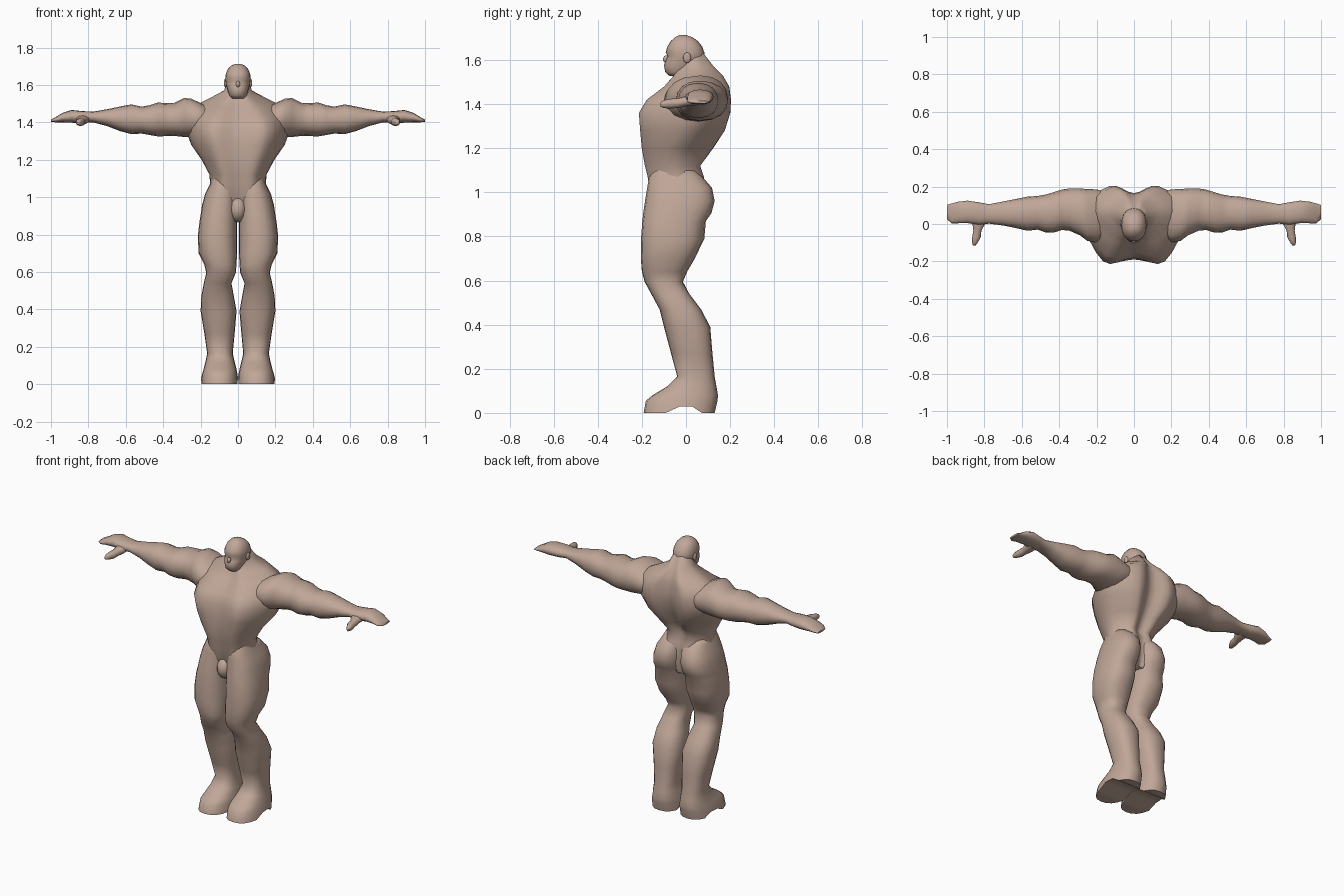
import bpy, bmesh, math
from mathutils import Vector

skin = bpy.data.materials.new("warm tan skin")
skin.diffuse_color = (0.53, 0.385, 0.315, 1)


def finish(name, bm, mirror=False):
    bmesh.ops.recalc_face_normals(bm, faces=bm.faces[:])
    me = bpy.data.meshes.new(name)
    bm.to_mesh(me)
    bm.free()
    me.materials.append(skin)
    ob = bpy.data.objects.new(name, me)
    bpy.context.collection.objects.link(ob)
    bpy.ops.object.select_all(action='DESELECT')
    ob.select_set(True)
    bpy.context.view_layer.objects.active = ob
    bpy.ops.object.shade_smooth_by_angle(angle=math.radians(62))
    if mirror:
        mod = ob.modifiers.new("Mirror", 'MIRROR')
        mod.use_mirror_merge = False
    return ob


def loft(name, rings, mirror=False):
    """Skin equal-length rings; close both ends with strips across the ring."""
    bm = bmesh.new()
    vs = [[bm.verts.new(p) for p in r] for r in rings]
    n = len(vs[0])
    for a, b in zip(vs, vs[1:]):
        for i in range(n):
            j = (i + 1) % n
            bm.faces.new((a[i], a[j], b[j], b[i]))
    for r in (vs[0], vs[-1]):
        for i in range(n // 2):
            quad = [r[i], r[i + 1], r[(n - i - 1) % n], r[(n - i) % n]]
            bm.faces.new(list(dict.fromkeys(quad)))
    return finish(name, bm, mirror)


def oval(u0, u1, v0, v1, n=20, power=2.4):
    """Rounded section filling the given bounds."""
    pts = []
    for k in range(n):
        t = 2 * math.pi * k / n
        s, c = math.sin(t), math.cos(t)
        u = math.copysign(abs(s) ** (2 / power), s) if abs(s) > 1e-6 else 0
        v = math.copysign(abs(c) ** (2 / power), c) if abs(c) > 1e-6 else 0
        pts.append(((u0 + u1) / 2 + u * (u1 - u0) / 2,
                    (v0 + v1) / 2 + v * (v1 - v0) / 2))
    return pts


def smooth_ring(pts, steps=4):
    """Closed curve through the control points."""
    out, n = [], len(pts)
    for i in range(n):
        a, b, c, d = (Vector(pts[(i + k) % n]) for k in (-1, 0, 1, 2))
        for s in range(steps):
            t = s / steps
            out.append(0.5 * (2 * b + (c - a) * t + (2 * a - 5 * b + 4 * c - d) * t * t
                              + (3 * b - a - 3 * c + d) * t ** 3))
    return out


def ball(name, centre, radii, mirror=False):
    bm = bmesh.new()
    bmesh.ops.create_uvsphere(bm, u_segments=14, v_segments=9, radius=1)
    for v in bm.verts:
        v.co = Vector(centre) + Vector(a * b for a, b in zip(v.co, radii))
    return finish(name, bm, mirror)


# Torso and neck: z, breastbone y, chest x/y, side x/y, back x/y, spine y
torso = [
    (0.87, -.09, .03, -.09, .05, -.02, .03, .05, .05),
    (0.95, -.14, .08, -.15, .15, -.02, .07, .09, .07),
    (1.07, -.165, .09, -.165, .15, -.04, .08, .075, .065),
    (1.12, -.175, .09, -.178, .152, -.05, .07, .06, .045),
    (1.20, -.19, .12, -.19, .195, -.04, .09, .12, .085),
    (1.28, -.185, .15, -.195, .25, .02, .12, .175, .13),
    (1.36, -.18, .165, -.2, .28, .06, .13, .2, .16),
    (1.42, -.15, .15, -.165, .285, .065, .13, .203, .165),
    (1.48, -.08, .12, -.09, .25, .07, .12, .195, .16),
    (1.53, -.05, .06, -.045, .15, .07, .07, .165, .145),
    (1.57, -.035, .04, -.03, .075, .05, .04, .122, .118),
    (1.63, -.02, .03, -.02, .05, .03, .03, .075, .078),
]
rings = []
for z, yc, fx, fy, sx, sy, bx, by, sp in torso:
    half = [(fx, fy), (sx, sy), (bx, by)]
    ring = [(0, yc)] + half + [(0, sp)] + [(-x, y) for x, y in reversed(half)]
    rings.append([(p.x, p.y, z) for p in smooth_ring(ring)])
loft("torso", rings)

# Head: z, half width, front y, back y
head = [
    (1.528, .034, -.075, 0), (1.545, .048, -.094, .03), (1.575, .056, -.1, .06),
    (1.60, .064, -.092, .08), (1.618, .067, -.084, .085), (1.635, .068, -.092, .083),
    (1.66, .065, -.085, .074), (1.685, .054, -.07, .055), (1.703, .037, -.05, .03),
    (1.713, .014, -.03, .002),
]
loft("head", [[(x, y, z) for x, y in oval(-w, w, f, b, 20, 2.2)] for z, w, f, b in head])
ball("nose", (0, -.09, 1.604), (.012, .014, .017))
ball("ear", (.067, .005, 1.61), (.009, .018, .024), True)

# Leg and foot: z, inner x, outer x, front y, back y
leg = [
    (1.10, .02, .14, -.15, .04), (1.07, .005, .15, -.168, .075),
    (1.02, .0, .175, -.176, .118), (.96, .0, .192, -.186, .13),
    (.905, .002, .2, -.194, .115), (.87, .004, .206, -.198, .09),
    (.79, .005, .215, -.204, .083), (.70, .005, .21, -.205, .04),
    (.64, .008, .18, -.2, .005), (.595, .012, .17, -.188, -.014),
    (.54, .035, .183, -.158, .015), (.47, .022, .196, -.12, .068),
    (.39, .008, .2, -.1, .11), (.27, .018, .18, -.068, .12),
    (.165, .028, .165, -.04, .13), (.12, .018, .174, -.085, .138),
    (.08, .008, .184, -.152, .145), (.055, .003, .192, -.182, .143),
    (.0, .0, .198, -.192, .13),
]
rings = []
for z, x0, x1, y0, y1 in leg:
    ring = [(x, y, z) for x, y in oval(x0, x1, y0, y1)]
    if z == 0:  # raised arch between the ball of the foot and the heel
        ring = [(x, y, .028 if -.05 < y < .04 else 0) for x, y, _ in ring]
    rings.append(ring)
loft("leg", rings, True)

# Groin bulge between the thighs
ball("groin", (0, -.115, .935), (.05, .068, .07))

# Arm and hand: x, front y, back y, low z, high z
arm = [
    (.13, -.05, .165, 1.37, 1.48), (.20, -.1, .185, 1.33, 1.503),
    (.25, -.09, .187, 1.322, 1.527), (.29, -.06, .19, 1.322, 1.53),
    (.345, -.036, .19, 1.328, 1.502), (.385, -.032, .184, 1.326, 1.503),
    (.43, -.046, .17, 1.325, 1.506), (.47, -.046, .158, 1.332, 1.492),
    (.515, -.03, .15, 1.34, 1.484), (.57, -.036, .146, 1.337, 1.496),
    (.63, -.022, .134, 1.353, 1.485), (.70, -.008, .12, 1.38, 1.47),
    (.775, .002, .106, 1.4, 1.457), (.83, -.005, .116, 1.396, 1.46),
    (.89, .005, .125, 1.398, 1.466), (.94, .004, .119, 1.4, 1.45),
    (.975, .004, .11, 1.4, 1.428), (1.0, .025, .102, 1.403, 1.415),
]
loft("arm", [[(x, y, z) for y, z in oval(y0, y1, z0, z1, 16, 2.2)]
             for x, y0, y1, z0, z1 in arm], True)

# Thumb: y, x bounds, z bounds
thumb = [
    (.04, .79, .87, 1.395, 1.44), (.0, .795, .865, 1.39, 1.437),
    (-.035, .815, .86, 1.383, 1.427), (-.07, .818, .866, 1.38, 1.424),
    (-.1, .835, .866, 1.382, 1.418), (-.115, .846, .862, 1.388, 1.408),
]
loft("thumb", [[(x, y, z) for x, z in oval(x0, x1, z0, z1, 10, 2.2)]
               for y, x0, x1, z0, z1 in thumb], True)
